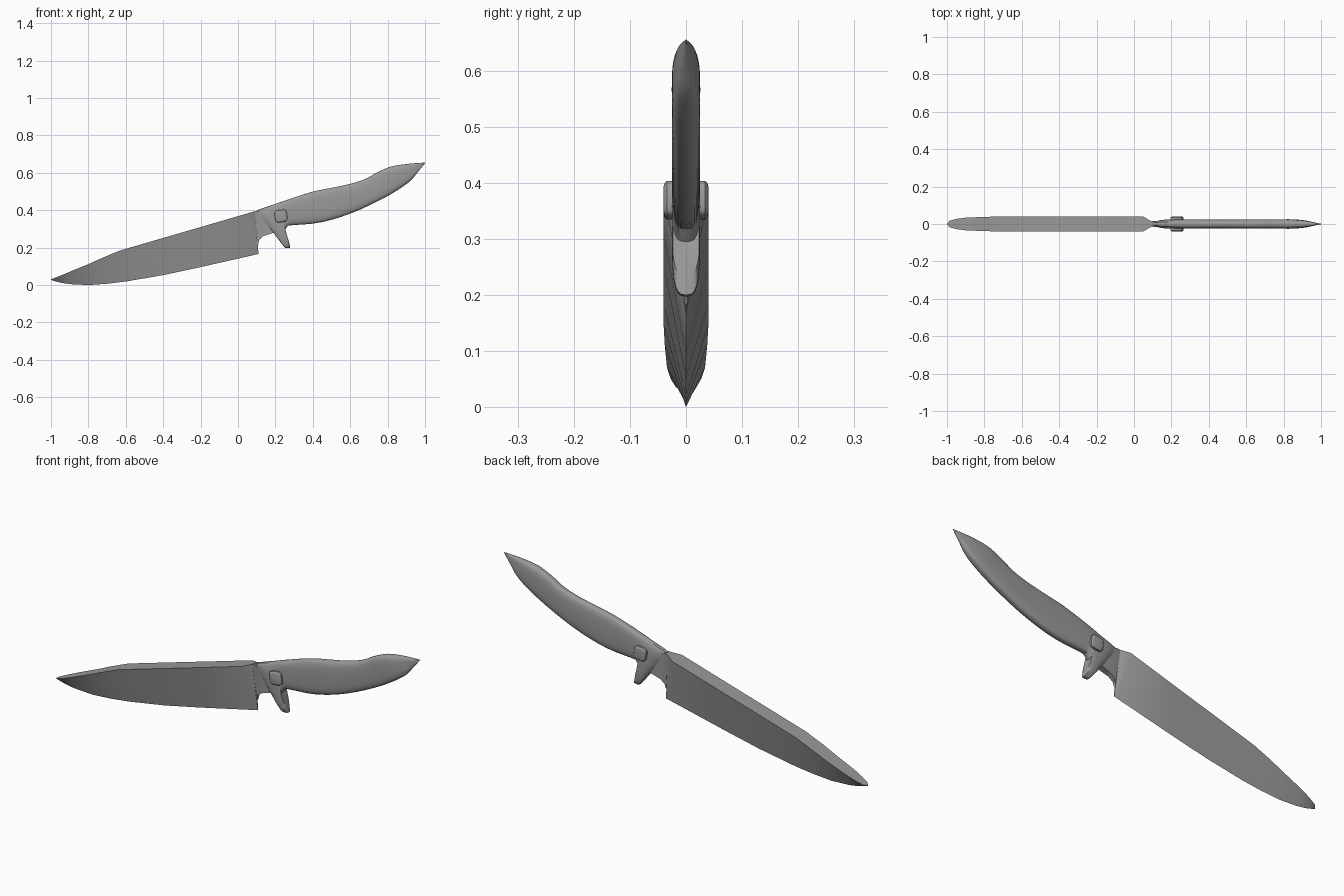
import bpy, bmesh, math
from mathutils import Vector

if "Cube" in bpy.data.objects:
    bpy.data.objects.remove(bpy.data.objects["Cube"])

steel = bpy.data.materials.new("mid grey")
steel.diffuse_color = (0.32, 0.32, 0.32, 1)
steel.use_nodes = True
steel.node_tree.nodes["Principled BSDF"].inputs["Base Color"].default_value = steel.diffuse_color


def finish(name, bm, angle):
    bmesh.ops.remove_doubles(bm, verts=bm.verts, dist=0.0003)
    bmesh.ops.recalc_face_normals(bm, faces=bm.faces)
    mesh = bpy.data.meshes.new(name)
    bm.to_mesh(mesh)
    bm.free()
    mesh.materials.append(steel)
    obj = bpy.data.objects.new(name, mesh)
    bpy.context.collection.objects.link(obj)
    bpy.ops.object.select_all(action='DESELECT')
    obj.select_set(True)
    bpy.context.view_layer.objects.active = obj
    bpy.ops.object.shade_smooth_by_angle(angle=math.radians(angle))
    return obj


def loft(name, rings, angle=30):
    """Skin a list of closed rings and cap both ends."""
    bm = bmesh.new()
    rows = [[bm.verts.new(p) for p in ring] for ring in rings]
    n = len(rows[0])
    for a, b in zip(rows, rows[1:]):
        for i in range(n):
            j = (i + 1) % n
            bm.faces.new((a[i], a[j], b[j], b[i]))
    bm.faces.new(rows[0])
    bm.faces.new(rows[-1])
    return finish(name, bm, angle)


def wedge(tx, tz, bx, bz, wt, wb=0.0):
    return [(tx, -wt, tz), (tx, wt, tz), (bx, wb, bz), (bx, -wb, bz)]


def oval(tx, tz, bx, bz, w, n=28, power=2 / 3.2):
    """Rounded-rectangle section hung between a top and a bottom point."""
    ring = []
    for i in range(n):
        a = 2 * math.pi * i / n
        c, s = math.cos(a), math.sin(a)
        y = w * math.copysign(abs(s) ** power, s)
        t = 0.5 - 0.5 * math.copysign(abs(c) ** power, c)
        ring.append((tx + (bx - tx) * t, y, tz + (bz - tz) * t))
    return ring


def smooth(rows, steps=4):
    """Catmull-Rom interpolation of section parameters."""
    out = []
    for k in range(len(rows) - 1):
        p0, p1 = rows[max(k - 1, 0)], rows[k]
        p2, p3 = rows[k + 1], rows[min(k + 2, len(rows) - 1)]
        for s in range(steps):
            t = s / steps
            out.append([0.5 * (2 * b + (c - a) * t + (2 * a - 5 * b + 4 * c - d) * t * t
                               + (3 * b - a - 3 * c + d) * t ** 3)
                        for a, b, c, d in zip(p0, p1, p2, p3)])
    return out + [list(rows[-1])]


# Blade: flat spine tapering to a sharp edge, stepping in at the heel
blade = [
    (-1.0, 0.030, -1.0, 0.028, 0.002),
    (-0.985, 0.036, -0.98, 0.021, 0.018),
    (-0.95, 0.050, -0.95, 0.013, 0.027),
    (-0.90, 0.071, -0.90, 0.005, 0.034),
    (-0.80, 0.112, -0.80, 0.000, 0.038),
    (-0.72, 0.148, -0.70, 0.007, 0.040),
    (-0.63, 0.185, -0.60, 0.019, 0.040),
    (-0.40, 0.252, -0.40, 0.053, 0.040),
    (-0.20, 0.310, -0.20, 0.096, 0.040),
    (0.05, 0.383, 0.105, 0.165, 0.040),
    (0.09, 0.395, 0.110, 0.165, 0.016),
]
loft("blade", [wedge(*r) for r in blade])

# Thin neck with the curved finger notch under it
neck = [
    (0.088, 0.394, 0.108, 0.215, 0.016, 0.003),
    (0.110, 0.397, 0.112, 0.240, 0.016, 0.008),
    (0.130, 0.385, 0.132, 0.260, 0.016, 0.012),
    (0.160, 0.380, 0.160, 0.270, 0.016, 0.014),
    (0.190, 0.380, 0.200, 0.283, 0.016, 0.016),
]
loft("neck", [wedge(*r) for r in neck])

# Handle: the first sections slant down into the finger guard
guard = [
    (0.100, 0.399, 0.248, 0.202, 0.015),
    (0.112, 0.404, 0.252, 0.198, 0.021),
    (0.140, 0.414, 0.266, 0.197, 0.025),
    (0.170, 0.424, 0.279, 0.200, 0.025),
    (0.200, 0.434, 0.272, 0.235, 0.025),
    (0.235, 0.446, 0.250, 0.295, 0.025),
]
grip = [
    (0.285, 0.463, 0.268, 0.318, 0.025),
    (0.330, 0.478, 0.315, 0.322, 0.025),
    (0.410, 0.502, 0.410, 0.330, 0.025),
    (0.500, 0.520, 0.510, 0.352, 0.025),
    (0.600, 0.541, 0.615, 0.388, 0.025),
    (0.680, 0.567, 0.710, 0.430, 0.025),
    (0.745, 0.603, 0.800, 0.476, 0.025),
    (0.820, 0.634, 0.870, 0.519, 0.025),
    (0.900, 0.647, 0.925, 0.560, 0.019),
    (0.955, 0.652, 0.962, 0.605, 0.010),
    (1.000, 0.655, 1.000, 0.651, 0.001),
]
loft("handle", [oval(*r) for r in guard + smooth(grip)], 35)

# Chamfered rivet head on each side of the handle
for side, label in ((-1, "front"), (1, "back")):
    rings = []
    for y, r in ((0.018, 0.033), (0.034, 0.033), (0.0385, 0.029), (0.040, 0.023)):
        ring = []
        for i in range(24):
            a = 2 * math.pi * i / 24
            c, s = math.cos(a), math.sin(a)
            u = r * math.copysign(abs(c) ** 0.5, c)
            v = r * math.copysign(abs(s) ** 0.5, s)
            tilt = math.radians(8)
            ring.append((0.23 + u * math.cos(tilt) - v * math.sin(tilt), side * y,
                         0.369 + u * math.sin(tilt) + v * math.cos(tilt)))
        rings.append(ring)
    loft("rivet_" + label, rings, 40)
